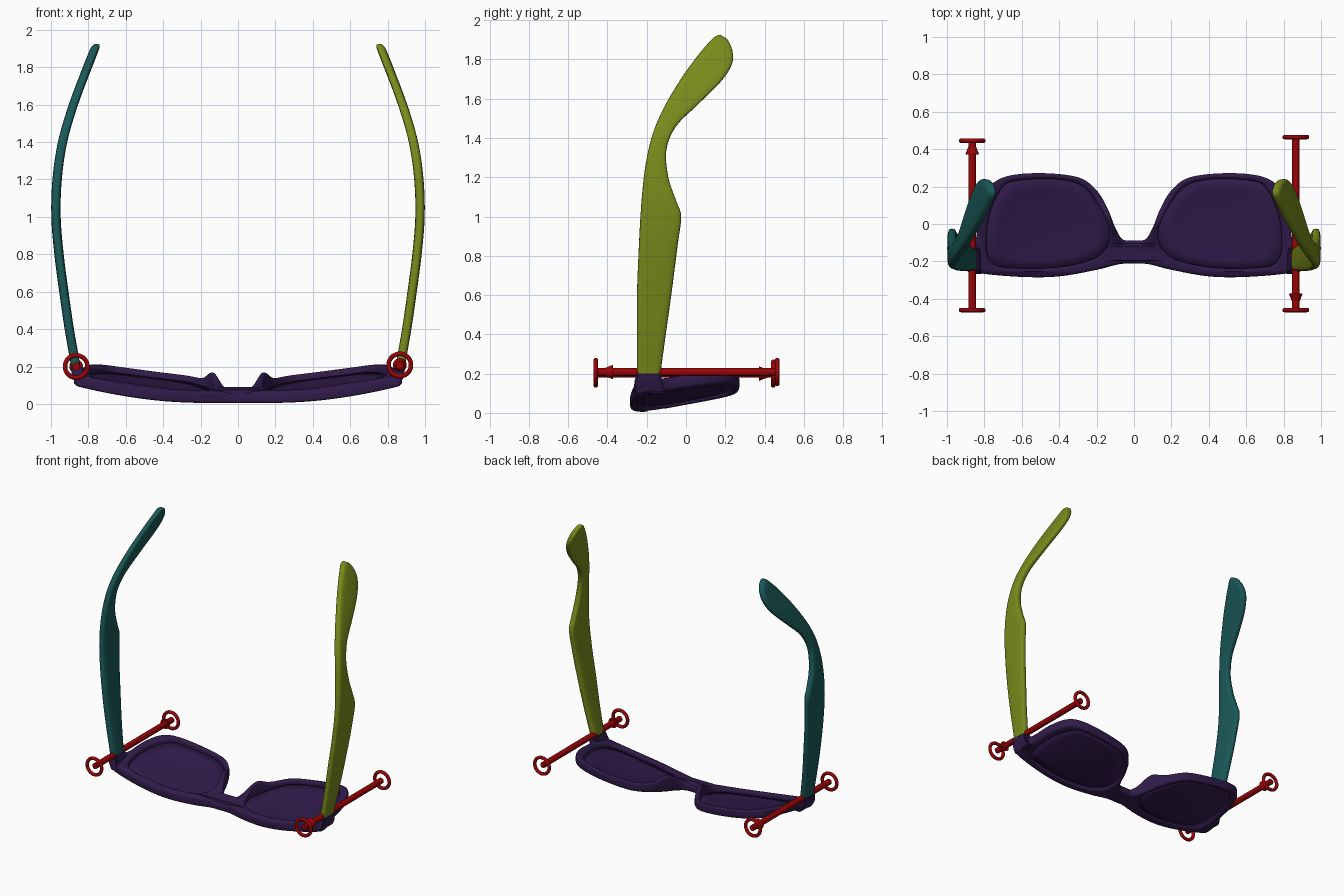
import bpy, bmesh, math
from mathutils import Vector

if "Cube" in bpy.data.objects:
    bpy.data.objects.remove(bpy.data.objects["Cube"], do_unlink=True)


def material(name, rgb):
    m = bpy.data.materials.new(name)
    m.use_nodes = True
    m.diffuse_color = (*rgb, 1)
    m.node_tree.nodes["Principled BSDF"].inputs["Base Color"].default_value = (*rgb, 1)
    return m


PURPLE = material("dark purple", (0.03, 0.011, 0.068))
TEAL = material("deep teal", (0.01, 0.1, 0.097))
OLIVE = material("olive green", (0.19, 0.256, 0.011))
RED = material("crimson red", (0.32, 0.001, 0.002))


def spline(points, steps, closed=False):
    """Smooth path through the given points (Catmull-Rom)."""
    p = [Vector(q) for q in points]
    n = len(p)
    pick = (lambda i: p[i % n]) if closed else (lambda i: p[max(0, min(n - 1, i))])
    out = []
    for i in range(n if closed else n - 1):
        a, b, c, d = (pick(i + k) for k in (-1, 0, 1, 2))
        for s in range(steps):
            t = s / steps
            out.append((2 * b + (c - a) * t + (2 * a - 5 * b + 4 * c - d) * t ** 2
                        + (3 * b - a - 3 * c + d) * t ** 3) / 2)
    if not closed:
        out.append(p[-1])
    return out


def finish(name, bm, mat, angle=40):
    bmesh.ops.recalc_face_normals(bm, faces=bm.faces[:])
    mesh = bpy.data.meshes.new(name)
    bm.to_mesh(mesh)
    bm.free()
    ob = bpy.data.objects.new(name, mesh)
    bpy.context.collection.objects.link(ob)
    mesh.materials.append(mat)
    bpy.ops.object.select_all(action="DESELECT")
    ob.select_set(True)
    bpy.context.view_layer.objects.active = ob
    bpy.ops.object.shade_smooth_by_angle(angle=math.radians(angle))
    return ob


def loft(bm, rings):
    """Skin a list of point rings and cap both ends."""
    rows = [[bm.verts.new(p) for p in ring] for ring in rings]
    n = len(rows[0])
    for a, b in zip(rows, rows[1:]):
        for i in range(n):
            bm.faces.new((a[i], a[(i + 1) % n], b[(i + 1) % n], b[i]))
    bm.faces.new(rows[0])
    bm.faces.new(rows[-1])


def wrap(x, y):
    """Height of the curved, tilted front at a point."""
    return 0.046 + 0.17 * (y + 0.15) + 0.13 * x * x


# Frame front: flat outline with two lens holes, then bent to the face curve
half = [(0.06, -0.082), (0.1, -0.02), (0.14, 0.08), (0.2, 0.18), (0.3, 0.25),
        (0.5, 0.272), (0.68, 0.255), (0.775, 0.195), (0.825, 0.07), (0.845, -0.08),
        (0.87, -0.14), (0.875, -0.23), (0.83, -0.262), (0.6, -0.283),
        (0.4, -0.28), (0.2, -0.245), (0.08, -0.215)]
outline = [(0, -0.088)] + half + [(0, -0.212)] + [(-x, y) for x, y in reversed(half)]
lens_edge = [(0.14, 0), (0.132, -0.06), (0.155, -0.14), (0.25, -0.2), (0.45, -0.235),
             (0.68, -0.232), (0.765, -0.2), (0.79, -0.1), (0.77, 0.06),
             (0.7, 0.2), (0.6, 0.235), (0.4, 0.238), (0.27, 0.2), (0.19, 0.1)]
lens_loop = [(p.x, p.y) for p in spline(lens_edge, 6, True)]

curve = bpy.data.curves.new("frame_outline", "CURVE")
curve.dimensions = "2D"
curve.fill_mode = "BOTH"
curve.extrude = 0.018
curve.bevel_depth = 0.014
curve.bevel_resolution = 2
curve.offset = -0.014
loops = [[(p.x, p.y) for p in spline(outline, 6, True)], lens_loop,
         [(-x, y) for x, y in lens_loop]]
for loop in loops:
    s = curve.splines.new("POLY")
    s.points.add(len(loop) - 1)
    for pt, (x, y) in zip(s.points, loop):
        pt.co = (x, y, 0, 1)
    s.use_cyclic_u = True
helper = bpy.data.objects.new("frame_outline", curve)
bpy.context.collection.objects.link(helper)
bpy.context.view_layer.update()
flat = bpy.data.meshes.new_from_object(
    helper.evaluated_get(bpy.context.evaluated_depsgraph_get()))
bpy.data.objects.remove(helper, do_unlink=True)

bm = bmesh.new()
bm.from_mesh(flat)
bmesh.ops.remove_doubles(bm, verts=bm.verts[:], dist=0.0002)
for v in bm.verts:
    x, y, z = v.co
    # Nose pads swell from the rear side, the bridge between them is thinner
    pad = math.exp(-((abs(x) - 0.14) / 0.07) ** 2 - ((y - 0.02) / 0.09) ** 2)
    bridge = math.exp(-(x / 0.07) ** 4)
    v.co.z = z + wrap(x, y) + (0.058 * pad - 0.016 * bridge if z > 0 else 0)
finish("frame_front", bm, PURPLE, 50)

# Lenses: thin curved sheets set inside the rims
for side, label in ((1, "left"), (-1, "right")):
    bm = bmesh.new()
    centre = Vector((0.46, 0))
    rings = []
    for k in (1.015, 0.8, 0.6, 0.4, 0.2, 0.05):
        ring = []
        for p in lens_loop:
            q = centre + (Vector(p) - centre) * k
            ring.append((side * q.x, q.y, wrap(q.x, q.y) - 0.006 - 0.012 * (1 - k * k)))
        rings.append(ring)
    loft(bm, rings)
    # Remove the rim cap so only the sheet remains
    bmesh.ops.delete(bm, geom=[max(bm.faces, key=lambda f: f.calc_area())], context="FACES")
    ob = finish(label + "_lens", bm, PURPLE)
    solid = ob.modifiers.new("thickness", "SOLIDIFY")
    solid.thickness = 0.016
    solid.offset = 0

# Temple arms: front and back edge (y, z) at each station, bowed outward in x
stations = [(-.25, .2, -.13, .2), (-.25, .4, -.103, .4), (-.25, .6, -.075, .6),
            (-.24, .85, -.043, .85), (-.232, 1, -.025, 1), (-.222, 1.13, -.05, 1.08),
            (-.205, 1.27, -.09, 1.2), (-.17, 1.42, -.1, 1.34), (-.11, 1.56, -.05, 1.46),
            (-.02, 1.71, .06, 1.57), (.06, 1.82, .18, 1.69), (.115, 1.885, .235, 1.78),
            (.15, 1.918, .235, 1.85), (.175, 1.925, .21, 1.905)]
bow = spline([(.1, .85), (.2, .867), (.4, .902), (.6, .931), (.8, .957), (1, .973),
              (1.2, .967), (1.4, .938), (1.6, .88), (1.8, .805), (1.95, .745)], 6)


def bow_x(z):
    for a, b in zip(bow, bow[1:]):
        if z <= b.x:
            return a.y + (b.y - a.y) * (z - a.x) / (b.x - a.x)
    return bow[-1].y


def soft(c):
    return math.copysign(abs(c) ** 0.55, c)


for side, label, mat in ((1, "left", OLIVE), (-1, "right", TEAL)):
    bm = bmesh.new()
    rings = []
    path = spline(stations, 5)
    for k, (fy, fz, by, bz) in enumerate(path):
        # Thickness rounds off towards the tip
        u = max(0, 1 - (len(path) - 1 - k) / 7)
        thick = 0.025 * math.sqrt(1 - 0.9 * u * u)
        ring = []
        for i in range(24):
            a = math.tau * i / 24
            t = (1 + soft(math.cos(a))) / 2
            y, z = fy + (by - fy) * t, fz + (bz - fz) * t
            ring.append((side * (bow_x(z) + thick * soft(math.sin(a))), y, z))
        rings.append(ring)
    loft(bm, rings)
    finish(label + "_temple_arm", bm, mat, 45)

    # End piece joining the frame to the arm
    bm = bmesh.new()
    loft(bm, [[(side * (x + sx * w), y, z) for sx, y in
               ((-1, y0), (1, y0), (1, y1), (-1, y1))]
              for x, w, y0, y1, z in ((.835, .03, -.268, -.11, .1),
                                      (.853, .036, -.264, -.12, .15),
                                      (.865, .029, -.252, -.13, .205))])
    bmesh.ops.bevel(bm, geom=bm.edges[:], offset=0.008, segments=2, affect="EDGES")
    finish(label + "_end_piece", bm, PURPLE)

    # Hinge axis marker: rod, arrow head and a ring at each end
    bm = bmesh.new()
    hub = Vector((side * 0.865, 0, 0.204 + side * 0.004))

    def lathe(profile):
        loft(bm, [[hub + Vector((r * math.cos(math.tau * i / 20), y,
                                 r * math.sin(math.tau * i / 20)))
                   for i in range(20)] for r, y in profile])

    lathe([(0.021, -0.455), (0.021, 0.455)])
    lathe([(0.037, -side * 0.372), (0.006, -side * 0.45)])
    finish(label + "_hinge_axis", bm, RED)
    for end, y in (("front", -0.46), ("back", 0.455 + side * 0.01)):
        bpy.ops.mesh.primitive_torus_add(
            major_radius=0.06, minor_radius=0.012, major_segments=40, minor_segments=12,
            location=hub + Vector((0, y, 0)), rotation=(math.pi / 2, 0, 0))
        ring_ob = bpy.context.object
        ring_ob.name = f"{label}_{end}_axis_ring"
        ring_ob.data.materials.append(RED)
        bpy.ops.object.shade_smooth()
